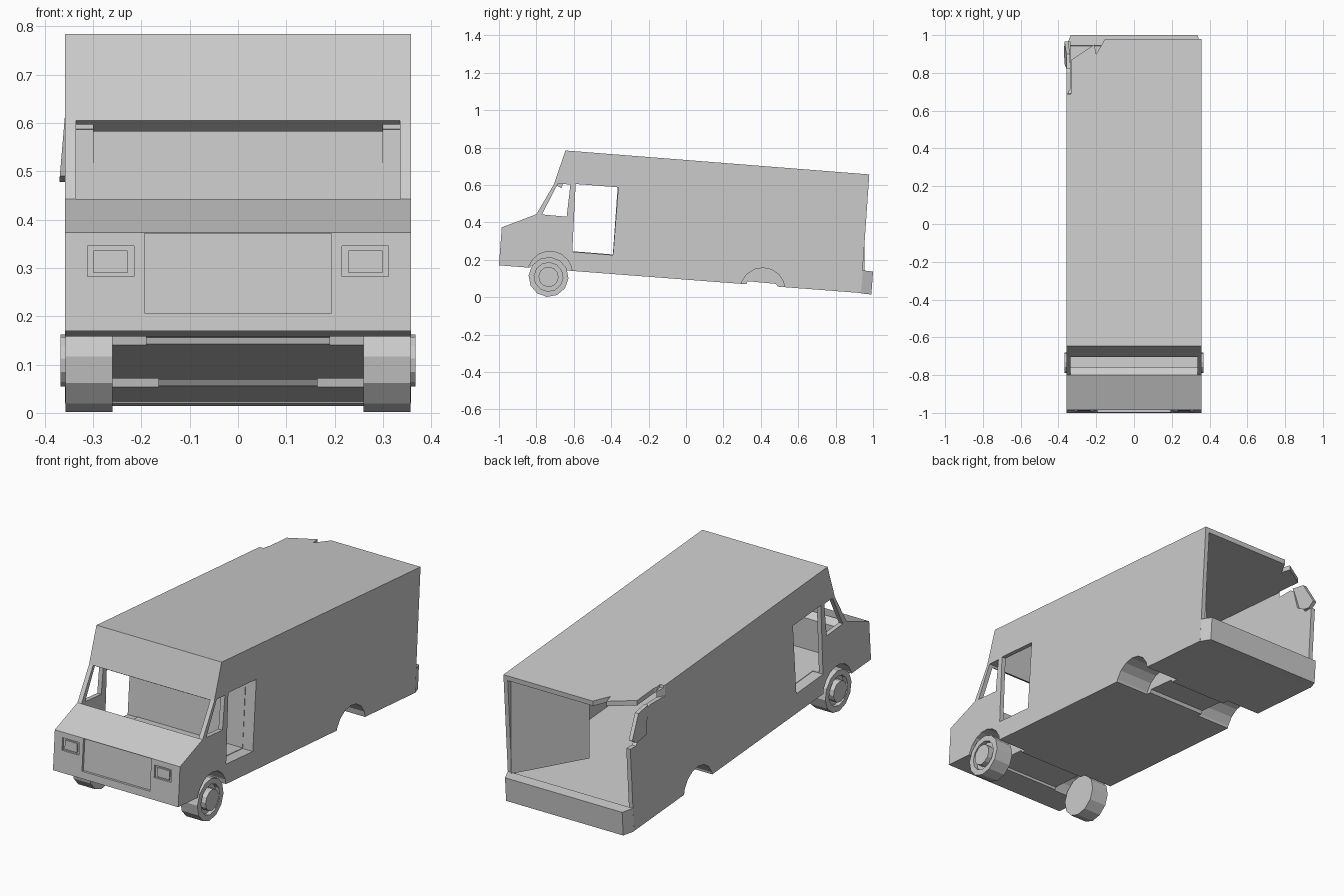
import bpy, bmesh, math
from mathutils import Vector

if "Cube" in bpy.data.objects:
    bpy.data.objects.remove(bpy.data.objects["Cube"])


def prism(name, pts, a, b, axis='x'):
    """Extrude a 2D outline from a to b; 'x' takes (y, z) points, 'z' takes (x, y)."""
    bm = bmesh.new()
    place = (lambda p: (a, p[0], p[1])) if axis == 'x' else (lambda p: (p[0], p[1], a))
    face = bm.faces.new([bm.verts.new(place(p)) for p in pts])
    ext = bmesh.ops.extrude_face_region(bm, geom=[face])
    move = Vector((b - a, 0, 0)) if axis == 'x' else Vector((0, 0, b - a))
    bmesh.ops.translate(bm, vec=move,
                        verts=[v for v in ext['geom'] if isinstance(v, bmesh.types.BMVert)])
    bmesh.ops.recalc_face_normals(bm, faces=bm.faces)
    me = bpy.data.meshes.new(name)
    bm.to_mesh(me)
    bm.free()
    ob = bpy.data.objects.new(name, me)
    bpy.context.collection.objects.link(ob)
    return ob


def cut(target, cutter):
    cutter.hide_render = True
    cutter.display_type = 'WIRE'
    mod = target.modifiers.new(cutter.name, 'BOOLEAN')
    mod.operation = 'DIFFERENCE'
    mod.solver = 'EXACT'
    mod.object = cutter
    # bake the cut and drop the helper
    dg = bpy.context.evaluated_depsgraph_get()
    me = bpy.data.meshes.new_from_object(target.evaluated_get(dg))
    target.modifiers.clear()
    target.data = me
    bpy.data.objects.remove(cutter)


def circle(y, z, r, n, turn=0.0):
    return [(y + r * math.cos(turn + math.tau * i / n), z + r * math.sin(turn + math.tau * i / n))
            for i in range(n)]


def nose(z, d):
    """Point on the sloped nose at height z, d behind its surface."""
    return (-1.0 + 0.073 * (z - 0.17) + d, z)


def nose_slab(name, z0, z1, d0, d1, x0, x1):
    return prism(name, [nose(z0, d0), nose(z1, d0), nose(z1, d1), nose(z0, d1)], x0, x1)


# Body: outer side profile, hollowed into cab and cargo bay
body = prism("van_body", [(-1.0, .17), (-.985, .373), (-.80, .443), (-.705, .605),
                          (-.645, .784), (.98, .656), (.936, .022)], -.358, .358)
cut(body, prism("cab_space", [(-.765, .258), (-.761, .42), (-.666, .582), (-.605, .756),
                              (-.355, .736), (-.391, .228)], -.335, .335))
cut(body, prism("cargo_space", [(-.37, .227), (-.335, .735), (1.1, .621), (1.1, .112)],
                -.335, .335))

# Windscreen opening, cut square to the sloped glass plane
cut(body, prism("windscreen_opening", [(-.863, .48), (-.768, .642), (-.657, .577), (-.752, .415)],
                -.335, .335))

# Side doorways, cab windows and wheel wells, mirrored
for s in (-1, 1):
    cut(body, prism("doorway", [(-.59, .605), (-.362, .587), (-.39, .225), (-.608, .243)],
                    s * .30, s * .40))
    cut(body, prism("cab_window", [(-.685, .607), (-.618, .602), (-.638, .43), (-.77, .442)],
                    s * .30, s * .40))
    cut(body, prism("front_well", circle(-.727, .125, .12, 18), s * .19, s * .40))
    cut(body, prism("rear_well", circle(.41, .037, .12, 16), s * .165, s * .40))

# Shallow recesses under the floor between the wells
cut(body, prism("front_recess", [(-.85, .05), (-.83, .17), (-.64, .156), (-.61, .05)], -.2, .2))
cut(body, prism("rear_recess", [(.29, 0), (.33, .085), (.48, .071), (.53, 0)], -.18, .18))

# Grille recess and headlight pockets with lamps
cut(body, nose_slab("grille_recess", .207, .371, -.05, .012, -.194, .194))
for s in (-1, 1):
    cut(body, nose_slab("lamp_pocket", .282, .345, -.05, .010, s * .215, s * .312))
    nose_slab("headlight", .290, .336, .002, .014, s * .229, s * .299)

# Torn rear left corner
cut(body, prism("roof_tear", [(-.15, 1.1), (-.15, .985), (-.2, .9), (-.21, .95), (-.33, .87),
                              (-.33, .73), (-.37, .66), (-.45, .66), (-.45, 1.1)], .625, .9, 'z'))
cut(body, prism("wall_tear", [(.67, .8), (.69, .665), (.78, .64), (.83, .61), (.86, .50),
                              (.90, .48), (.92, .455), (1.1, .46), (1.1, .8)], -.40, -.334))

# Bent scrap of wall hanging outward
scrap = prism("bent_panel", [(.82, .63), (.90, .615), (.965, .50), (.93, .478), (.85, .49)],
              -.357, -.337)
for v in scrap.data.vertices:
    v.co.x -= (.63 - v.co.z) * .085

# Rear bumper with chamfered ends
bumper = prism("rear_bumper", [(.944, .143), (1.0, .137), (.991, .014), (.935, .020)], -.358, .358)
for v in bumper.data.vertices:
    if v.co.y > .97:
        v.co.x *= .335 / .358

# Rear door swung inward on the right side
door = prism("rear_door", [(.333, .955), (.10, .645), (.116, .633), (.333, .92)], .14, .63, 'z')
for v in door.data.vertices:
    v.co.z -= .079 * (v.co.y - .955)

# Front wheels: twelve-sided tyre with sunken rim and raised hub
tilt = math.radians(-90 - 4.5)
for s, side in ((-1, "left"), (1, "right")):
    tyre = prism(side + "_front_tyre", circle(-.735, .108, .107, 12, tilt), s * .26, s * .357)
    cut(tyre, prism("rim_cut", circle(-.735, .108, .077, 12, tilt), s * .335, s * .40))
    prism(side + "_front_hub", circle(-.735, .108, .054, 12, tilt), s * .32, s * .367)
